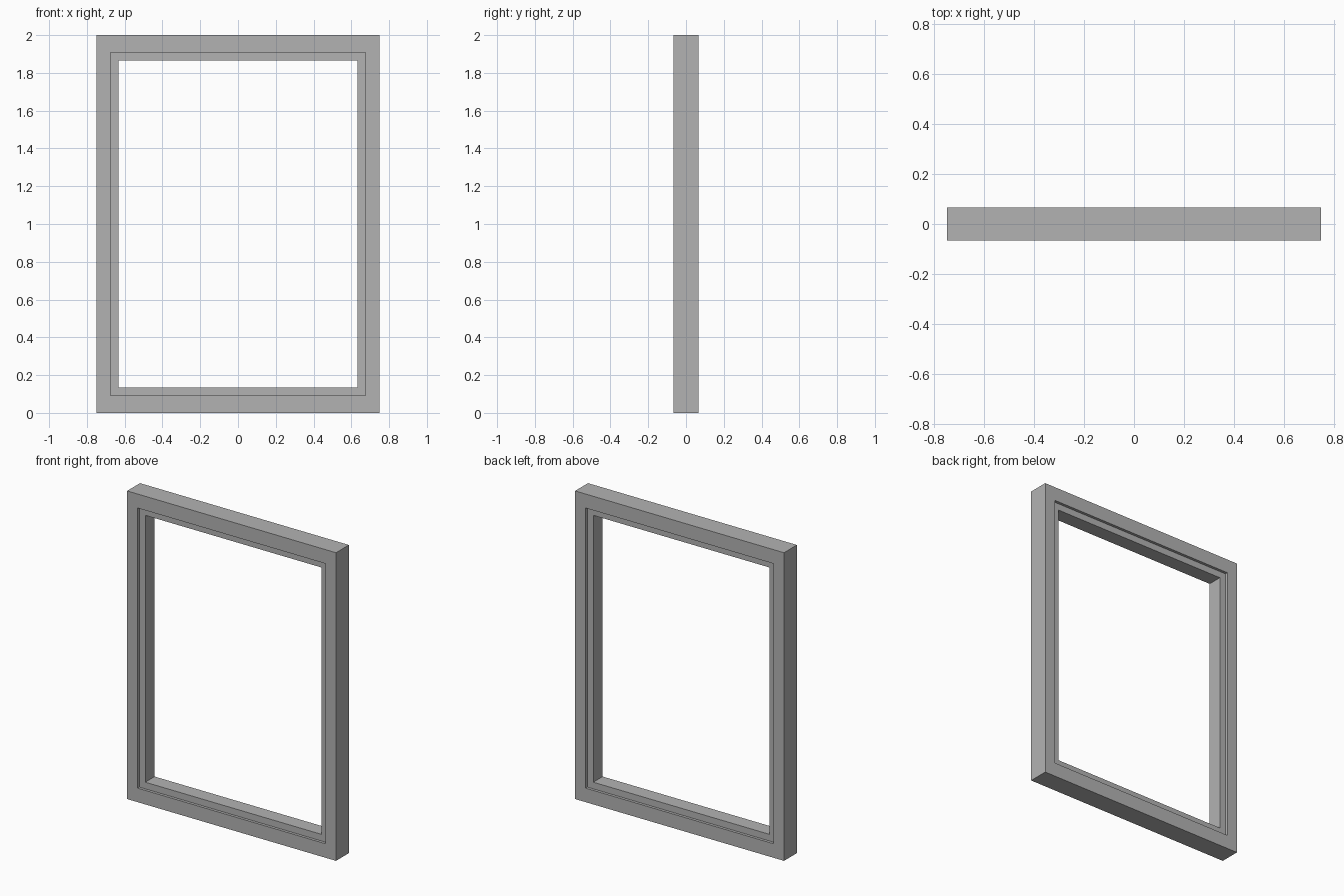
import bpy
import bmesh

cube = bpy.data.objects.get("Cube")
if cube:
    bpy.data.objects.remove(cube, do_unlink=True)

# Overall size
HALF_W, HALF_H = 0.75, 1.0
HALF_D, RIM_D = 0.066, 0.048      # half depth of frame and of recessed rim
FRAME_W, TOTAL_W = 0.075, 0.118   # frame face width, and width with the rim at the sides
FRAME_H, TOTAL_H = 0.091, 0.134   # the same for the top and bottom rails

grey = bpy.data.materials.new("grey")
grey.use_nodes = True
colour = (0.45, 0.45, 0.45, 1)
grey.diffuse_color = colour
grey.node_tree.nodes["Principled BSDF"].inputs["Base Color"].default_value = colour

# Stepped section: (side inset, rail inset, depth)
section = [
    (0, 0, -HALF_D),
    (FRAME_W, FRAME_H, -HALF_D),
    (FRAME_W, FRAME_H, -RIM_D),
    (TOTAL_W, TOTAL_H, -RIM_D),
]
section += [(w, h, -d) for w, h, d in reversed(section)]

# Sweep the section around the four mitred corners
bm = bmesh.new()
corners = [(-1, -1), (1, -1), (1, 1), (-1, 1)]
rings = [
    [bm.verts.new((sx * (HALF_W - w), d, HALF_H + sz * (HALF_H - h))) for w, h, d in section]
    for sx, sz in corners
]
n = len(section)
for i, ring in enumerate(rings):
    following = rings[(i + 1) % len(rings)]
    for j in range(n):
        k = (j + 1) % n
        bm.faces.new((ring[j], following[j], following[k], ring[k]))
bmesh.ops.recalc_face_normals(bm, faces=bm.faces)

mesh = bpy.data.meshes.new("window_frame")
bm.to_mesh(mesh)
bm.free()
mesh.materials.append(grey)
frame = bpy.data.objects.new("window_frame", mesh)
bpy.context.collection.objects.link(frame)
